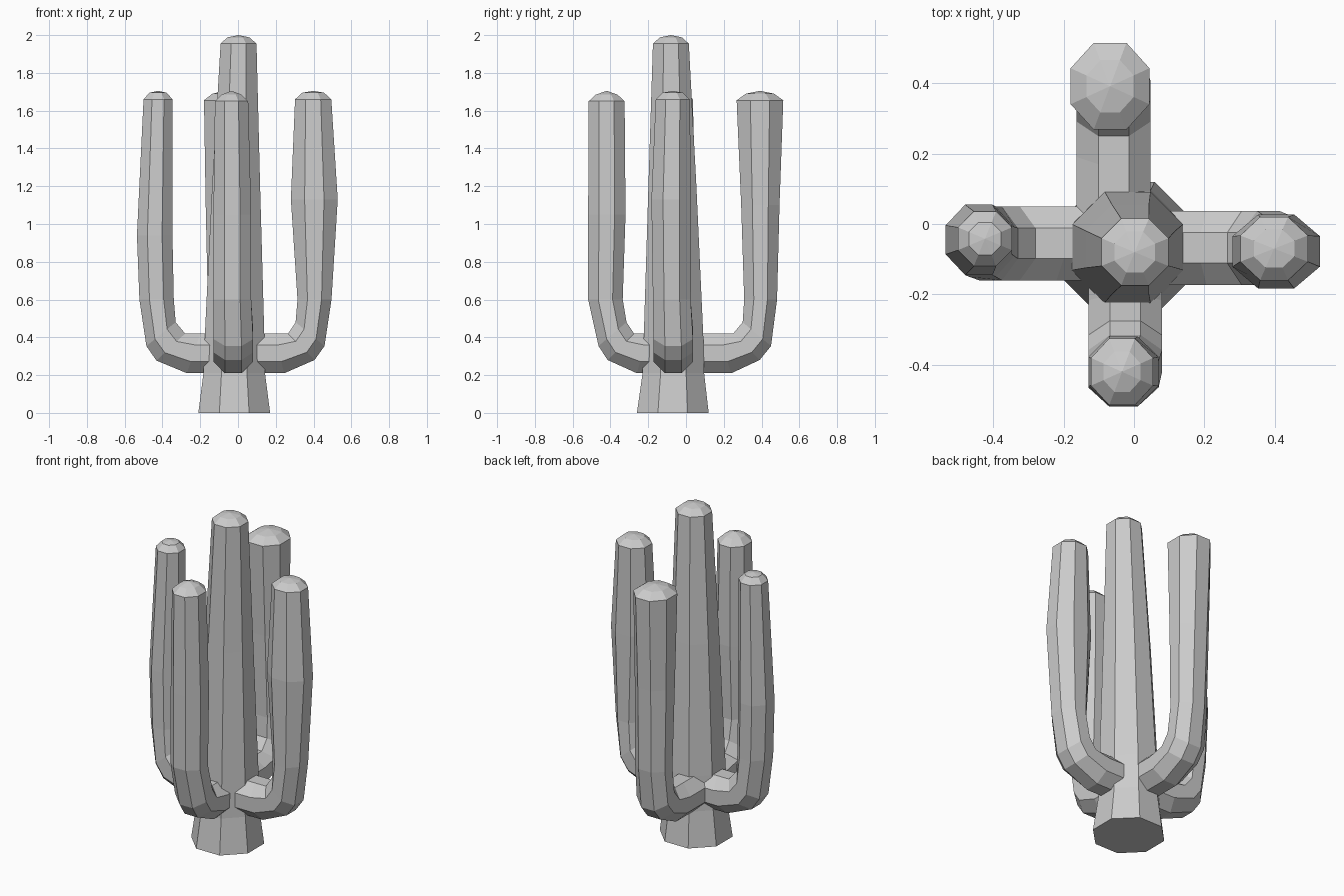
import bpy, bmesh, math
from mathutils import Vector

if "Cube" in bpy.data.objects:
    bpy.data.objects.remove(bpy.data.objects["Cube"])

SIDES = 8


def loft(name, rings, tip):
    """Skin eight-sided rings (centre, half-axis u, half-axis v) and close with a tip."""
    bm = bmesh.new()
    loops = []
    k = 1 / math.cos(math.pi / SIDES)
    for c, u, v in rings:
        loop = []
        for i in range(SIDES):
            a = (i + 0.5) * 2 * math.pi / SIDES
            loop.append(bm.verts.new(c + u * k * math.cos(a) + v * k * math.sin(a)))
        loops.append(loop)
    bm.faces.new(loops[0])
    for a, b in zip(loops, loops[1:]):
        for i in range(SIDES):
            j = (i + 1) % SIDES
            bm.faces.new((a[i], a[j], b[j], b[i]))
    top = bm.verts.new(tip)
    for i in range(SIDES):
        bm.faces.new((loops[-1][i], loops[-1][(i + 1) % SIDES], top))
    bmesh.ops.recalc_face_normals(bm, faces=bm.faces)
    mesh = bpy.data.meshes.new(name)
    bm.to_mesh(mesh)
    bm.free()
    ob = bpy.data.objects.new(name, mesh)
    bpy.context.collection.objects.link(ob)
    return ob


# Trunk: x, y, z, half width
trunk = [(-0.02, -0.07, 0, 0.19), (-0.02, -0.067, 0.21, 0.163),
         (-0.018, -0.066, 0.42, 0.157), (-0.01, -0.072, 1.2, 0.127),
         (0.003, -0.08, 1.955, 0.095), (0.002, -0.08, 1.988, 0.058)]
loft("trunk", [(Vector((x, y, z)), Vector((h, 0, 0)), Vector((0, h, 0)))
               for x, y, z, h in trunk], Vector((0.002, -0.08, 2.0)))


def arm(name, axis, sign, base_t, bend, upper):
    """bend: inner r, inner z, outer r, outer z. upper: z, inner r, outer r, side centre, side half width."""
    def point(r, t, z):
        return Vector((sign * r, t, z)) if axis == 'x' else Vector((t, sign * r, z))
    side = Vector((0, 1, 0)) if axis == 'x' else Vector((1, 0, 0))
    rings = []

    def ring(ri, zi, ro, zo, t, h):
        a, b = point(ri, t, zi), point(ro, t, zo)
        rings.append(((a + b) / 2, (b - a) / 2, side * h))

    for ri, zi, ro, zo in bend:
        ring(ri, zi, ro, zo, base_t, 0.105)
    for z, ri, ro, t, h in upper:
        ring(ri, z, ro, z, t, h)
    # Rounded cap
    z, ri, ro, t, h = upper[-1]
    c, w = (ri + ro) / 2, (ro - ri) / 2
    ring(c - w * 0.6, z + 0.035, c + w * 0.6, z + 0.035, t, h * 0.6)
    loft(name, rings, point(c, t, 1.705))


# Four upturned arms
arm("left_arm", 'x', -1, -0.055,
    [(0.04, 0.42, 0.04, 0.21), (0.20, 0.42, 0.27, 0.21),
     (0.28, 0.42, 0.432, 0.277), (0.33, 0.48, 0.485, 0.354)],
    [(0.6, 0.34, 0.522, -0.05, 0.1), (0.94, 0.347, 0.535, -0.045, 0.1),
     (1.66, 0.347, 0.5, -0.042, 0.078)])
arm("right_arm", 'x', 1, -0.068,
    [(0.04, 0.42, 0.04, 0.21), (0.19, 0.42, 0.245, 0.21),
     (0.265, 0.42, 0.405, 0.28), (0.305, 0.48, 0.458, 0.354)],
    [(0.6, 0.315, 0.495, -0.075, 0.1), (1.13, 0.28, 0.528, -0.078, 0.105),
     (1.66, 0.302, 0.494, -0.07, 0.09)])
arm("back_arm", 'y', 1, -0.058,
    [(0.0, 0.42, 0.0, 0.21), (0.17, 0.42, 0.24, 0.21),
     (0.25, 0.42, 0.39, 0.28), (0.30, 0.48, 0.45, 0.354)],
    [(0.6, 0.308, 0.482, -0.06, 0.1), (1.1, 0.292, 0.495, -0.066, 0.105),
     (1.655, 0.268, 0.515, -0.068, 0.112)])
arm("front_arm", 'y', -1, -0.025,
    [(0.1, 0.42, 0.1, 0.21), (0.2, 0.42, 0.26, 0.21),
     (0.275, 0.42, 0.415, 0.28), (0.315, 0.48, 0.463, 0.354)],
    [(0.6, 0.335, 0.518, -0.03, 0.1), (1.05, 0.32, 0.518, -0.03, 0.1),
     (1.65, 0.325, 0.515, -0.034, 0.088)])
